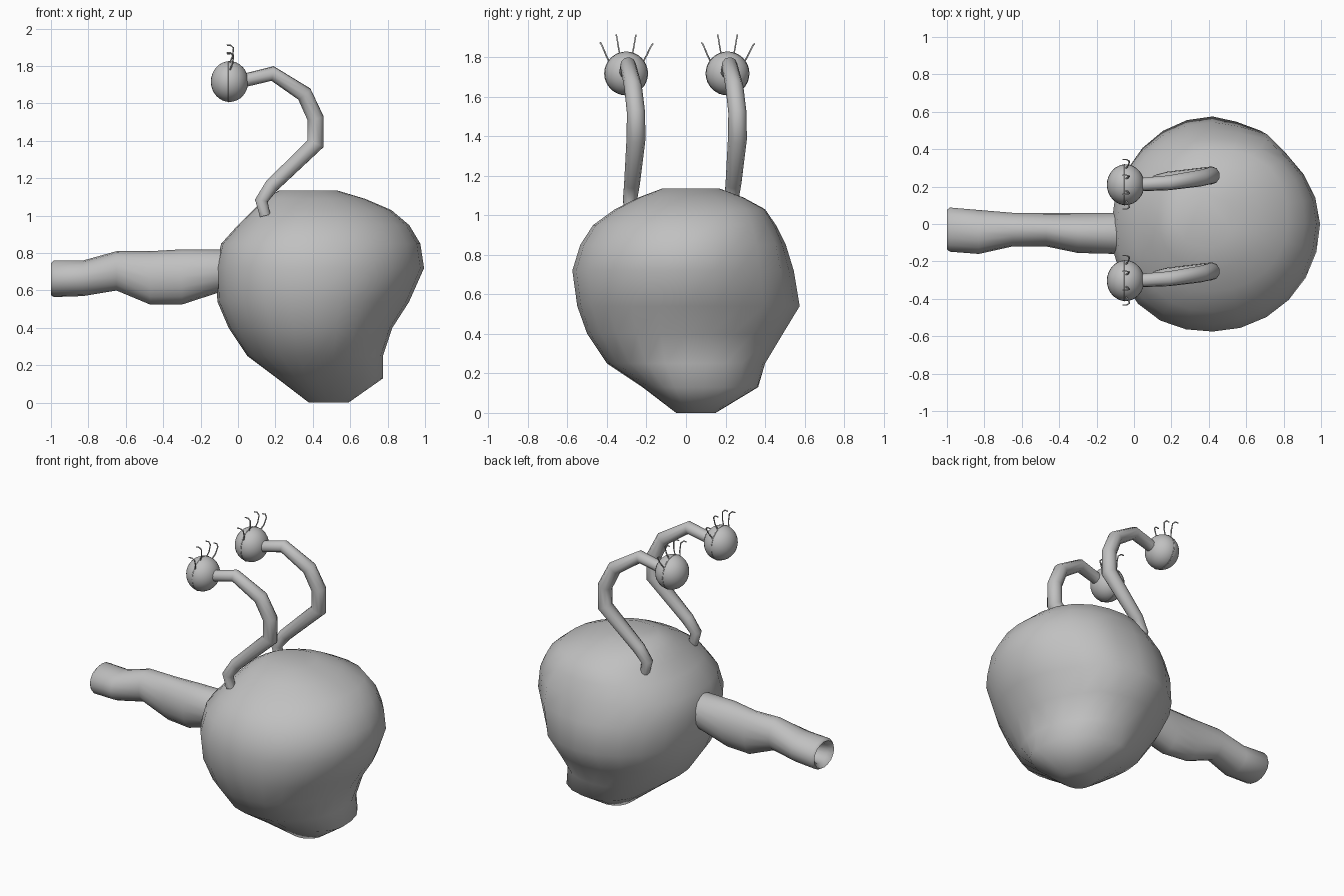
import bpy, bmesh, math
from mathutils import Vector

if "Cube" in bpy.data.objects:
    bpy.data.objects.remove(bpy.data.objects["Cube"])

grey = bpy.data.materials.new("plain grey")
grey.diffuse_color = (0.53, 0.53, 0.53, 1)
grey.use_nodes = True
grey.node_tree.nodes["Principled BSDF"].inputs["Base Color"].default_value = grey.diffuse_color


def finish(obj, angle=180):
    obj.data.materials.clear()
    obj.data.materials.append(grey)
    bpy.ops.object.select_all(action='DESELECT')
    obj.select_set(True)
    bpy.context.view_layer.objects.active = obj
    bpy.ops.object.shade_smooth_by_angle(angle=math.radians(angle))


def loft(name, rings, angle):
    """Skin a list of point rings and cap both ends."""
    bm = bmesh.new()
    vs = [[bm.verts.new(p) for p in ring] for ring in rings]
    n = len(vs[0])
    for a, b in zip(vs, vs[1:]):
        for i in range(n):
            j = (i + 1) % n
            bm.faces.new((a[i], a[j], b[j], b[i]))
    bm.faces.new(vs[0][::-1])
    bm.faces.new(vs[-1])
    bmesh.ops.recalc_face_normals(bm, faces=bm.faces)
    me = bpy.data.meshes.new(name)
    bm.to_mesh(me)
    bm.free()
    obj = bpy.data.objects.new(name, me)
    bpy.context.collection.objects.link(obj)
    finish(obj, angle)


def tube(name, pts, radii, sides):
    """Sweep a round section along a path."""
    cu = bpy.data.curves.new(name, 'CURVE')
    cu.dimensions = '3D'
    cu.bevel_depth = 1
    cu.bevel_resolution = sides
    cu.use_fill_caps = True
    sp = cu.splines.new('POLY')
    sp.points.add(len(pts) - 1)
    for p, co, r in zip(sp.points, pts, radii):
        p.co = (*co, 1)
        p.radius = r
    obj = bpy.data.objects.new(name, cu)
    bpy.context.collection.objects.link(obj)
    bpy.ops.object.select_all(action='DESELECT')
    obj.select_set(True)
    bpy.context.view_layer.objects.active = obj
    bpy.ops.object.convert(target='MESH')
    finish(bpy.context.view_layer.objects.active, 60)


# lumpy body: z, x and y extents, squareness of the rear right quadrant
levels = [(0.0, .38, .59, -.05, .15, 2), (.13, .21, .775, -.22, .365, 2.5),
          (.25, .05, .775, -.40, .40, 2.05), (.40, -.05, .825, -.50, .49, 1.85),
          (.54, -.11, .915, -.55, .575, 1.8), (.72, -.12, .995, -.575, .545, 1.85),
          (.85, -.09, .975, -.535, .505, 2), (.95, 0, .915, -.47, .455, 2.25),
          (1.03, .08, .82, -.36, .40, 2.5), (1.09, .14, .68, -.24, .29, 2.4),
          (1.135, .22, .53, -.12, .17, 2)]
body = []
for z, x0, x1, y0, y1, square in levels:
    cx, cy = (.42, 0) if z > .05 else (.485, .05)
    ring = []
    for i in range(24):
        c, s = math.cos(i * math.tau / 24), math.sin(i * math.tau / 24)
        k = 2.0
        if c > 0 and s > 0:
            k = square
        elif c < 0 and s < 0:
            k = 2.3
        f = (abs(c) ** k + abs(s) ** k) ** (-1 / k)
        if i == 4 and .3 < z < .9:
            f *= 1.04                            # soft corner at the rear right
        ring.append((cx + f * c * ((x1 - cx) if c > 0 else (cx - x0)),
                     cy + f * s * ((y1 - cy) if s > 0 else (cy - y0)), z))
    body.append(ring)
loft("body", body, 60)

# trunk with a hollow end: x, then y and z extents
sections = [(-.86, -.07, .015, .62, .71), (-.975, -.105, .045, .60, .725),
            (-1, -.135, .075, .575, .745), (-.985, -.148, .088, .565, .76),
            (-.83, -.16, .075, .57, .76),
            (-.65, -.12, .06, .60, .81), (-.47, -.12, .06, .525, .81),
            (-.30, -.155, .06, .525, .82), (-.10, -.16, .06, .59, .82),
            (0, -.15, .05, .62, .80)]
loft("trunk", [[(x, (y0 + y1) / 2 + (y1 - y0) / 2 * math.cos(i * math.tau / 16),
                 (z0 + z1) / 2 + (z1 - z0) / 2 * math.sin(i * math.tau / 16))
                for i in range(16)] for x, y0, y1, z0, z1 in sections], 60)

# eye stalks, eyes, lid seams and lashes, repeated on both sides
stalk = [(.145, .02, 1.0), (.125, .02, 1.08), (.18, .03, 1.16), (.415, .05, 1.385),
         (.415, .05, 1.52), (.355, .035, 1.65), (.185, .01, 1.76), (.02, 0, 1.72)]
radii = [.03, .036, .04, .048, .046, .045, .04, .036]
for side, y in (("front", -.303), ("back", .21)):
    tube(side + "_eye_stalk", [(a, y + b, c) for a, b, c in stalk], radii, 3)

    bpy.ops.mesh.primitive_uv_sphere_add(segments=32, ring_count=16, radius=1,
                                         location=(-.045, y, 1.717))
    eye = bpy.context.object
    eye.name = side + "_eye"
    eye.scale = (.1, .109, .109)
    finish(eye)

    bpy.ops.mesh.primitive_torus_add(major_radius=.108, minor_radius=.003,
                                     major_segments=32, minor_segments=6,
                                     location=(-.05, y, 1.717),
                                     rotation=(0, math.pi / 2, 0))
    bpy.context.object.name = side + "_lid_seam"
    finish(bpy.context.object)

    lashes = ((-.085, -.13, 1.87), (-.032, -.05, 1.91),
              (.032, .05, 1.91), (.085, .135, 1.865))
    for n, (b, t, top) in enumerate(lashes):
        base = Vector((-.045, y + b, 1.715 + math.sqrt(.104 ** 2 - b * b)))
        tip = Vector((-.06, y + t, top))
        bend = base.lerp(tip, .8) + Vector((.033, 0, .006))
        tube(f"{side}_lash_{n + 1}",
             [base, base.lerp(tip, .4) + Vector((.022, 0, 0)), bend,
              tip + Vector((.02, 0, .002)), tip], [.004] * 5, 1)
